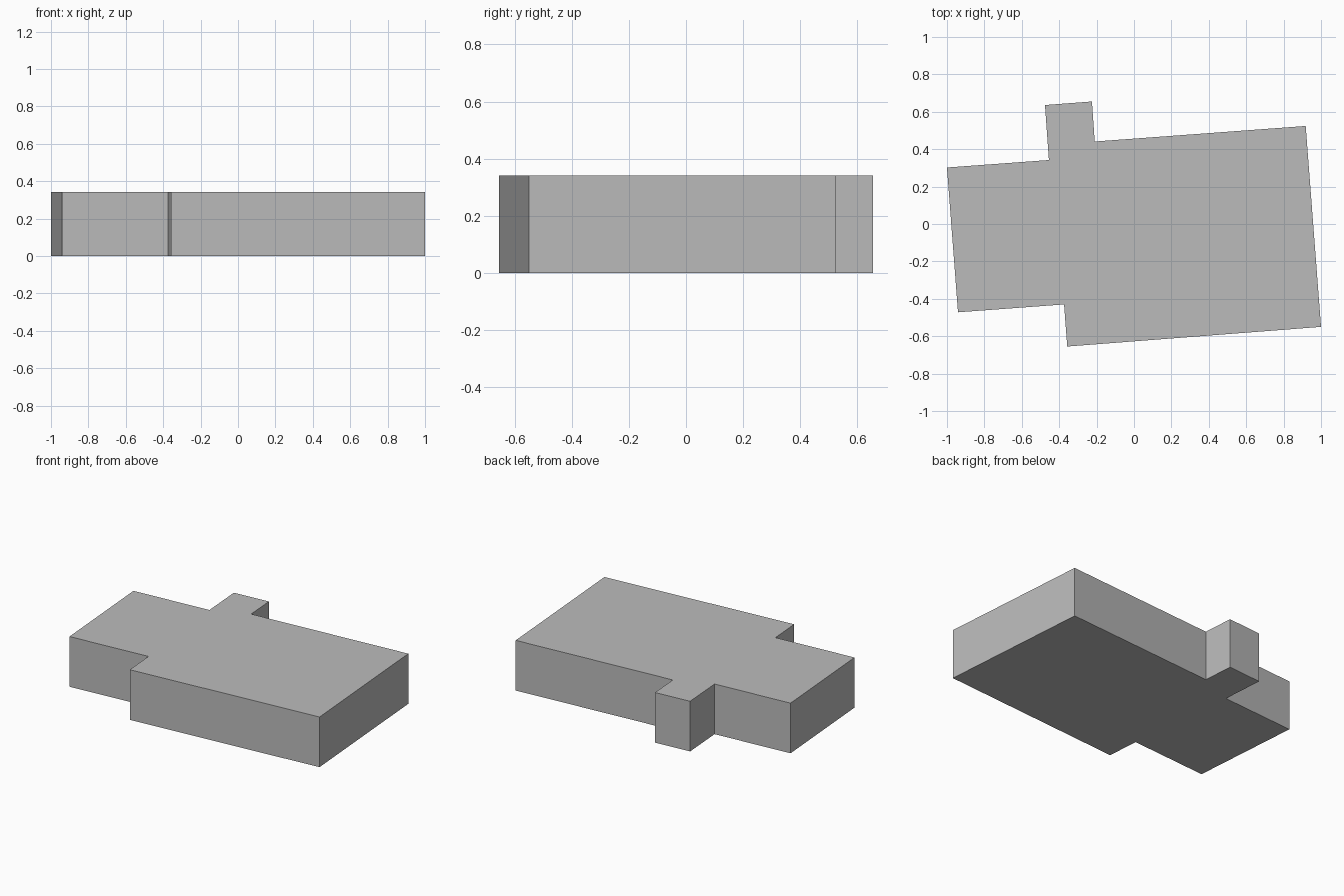
import bpy
import bmesh
from mathutils import Vector

HEIGHT = 0.342

cube = bpy.data.objects.get("Cube")
if cube:
    bpy.data.objects.remove(cube, do_unlink=True)


def flat_material(name, colour):
    mat = bpy.data.materials.new(name)
    mat.use_nodes = True
    mat.diffuse_color = colour
    mat.node_tree.nodes["Principled BSDF"].inputs["Base Color"].default_value = colour
    return mat


def extruded_block(name, outline, height, material):
    bm = bmesh.new()
    base = bm.faces.new([bm.verts.new((x, y, 0)) for x, y in outline])
    result = bmesh.ops.extrude_face_region(bm, geom=[base], use_keep_orig=True)
    top = [v for v in result["geom"] if isinstance(v, bmesh.types.BMVert)]
    bmesh.ops.translate(bm, verts=top, vec=Vector((0, 0, height)))
    bmesh.ops.recalc_face_normals(bm, faces=bm.faces)
    mesh = bpy.data.meshes.new(name)
    bm.to_mesh(mesh)
    bm.free()
    mesh.materials.append(material)
    obj = bpy.data.objects.new(name, mesh)
    bpy.context.collection.objects.link(obj)
    return obj


# Building footprint, counter-clockwise from the front step
footprint = [
    (-0.357, -0.655), (1.0, -0.55), (0.918, 0.524), (-0.21, 0.441),
    (-0.225, 0.655), (-0.476, 0.636), (-0.455, 0.342), (-1.0, 0.302),
    (-0.941, -0.472), (-0.374, -0.43),
]

# Flat-roofed building body
grey = flat_material("plain_grey", (0.5, 0.5, 0.5, 1))
extruded_block("building_block", footprint, HEIGHT, grey)
